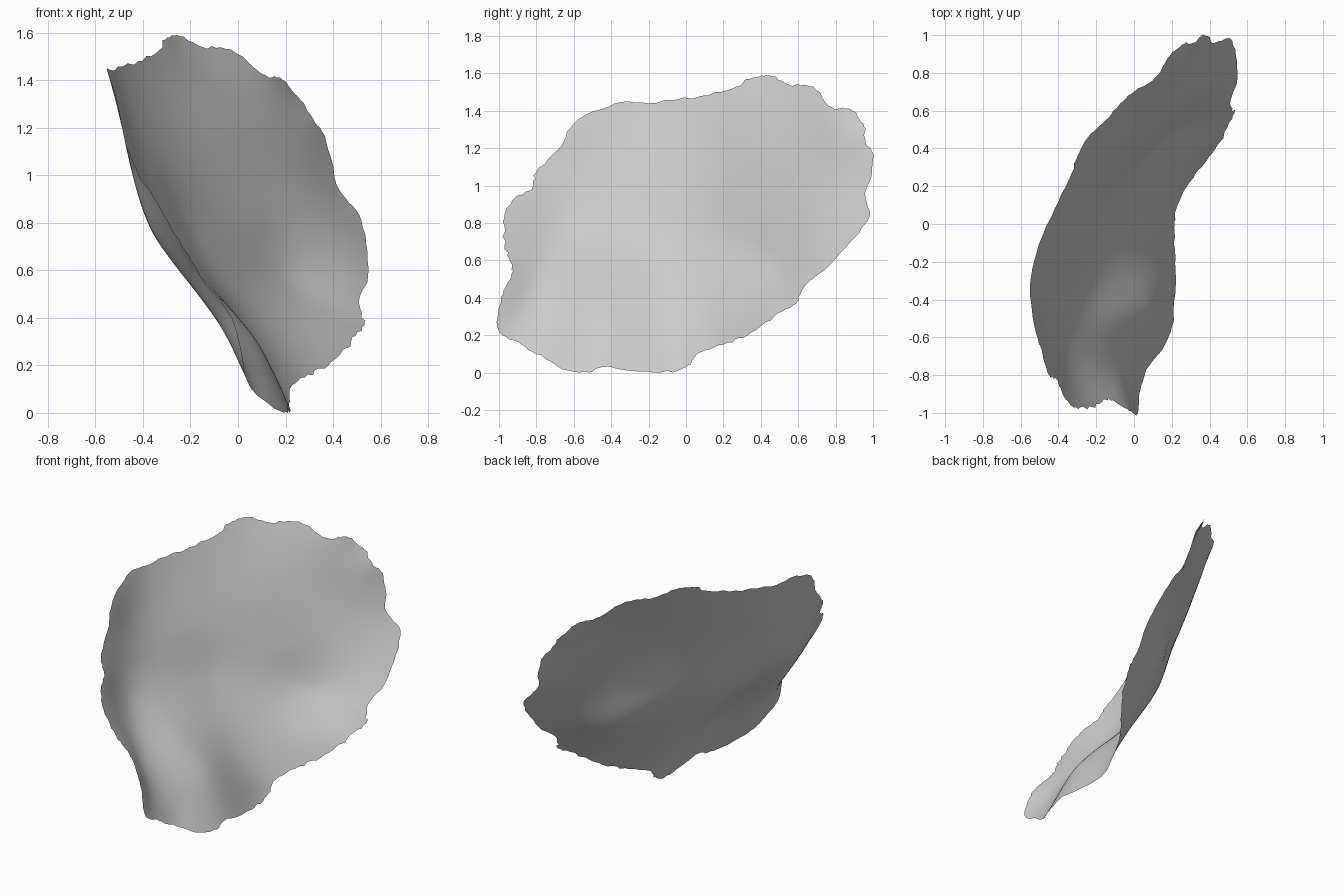
import bpy, bmesh, math, random
from mathutils import Vector

random.seed(4)
default_cube = bpy.data.objects.get("Cube")
if default_cube:
    bpy.data.objects.remove(default_cube, do_unlink=True)

# Rim of the petal: (y, z, x), counter-clockwise from the lower front corner
RIM = [
    (-1, .22, .02), (-.88, .15, .035), (-.76, .08, .07), (-.68, .03, .14), (-.52, .0, .21),
    (-.45, .03, .21), (-.17, .0, .22), (0, .03, .21), (.06, .1, .22), (.2, .15, .28),
    (.33, .2, .38), (.47, .3, .48), (.59, .37, .53), (.62, .44, .52), (.8, .61, .55),
    (.97, .81, .52), (.96, .93, .43), (1, 1.14, .37), (.96, 1.24, .32), (.95, 1.33, .25),
    (.88, 1.41, .18), (.78, 1.42, .12), (.68, 1.53, -.03), (.55, 1.54, -.15),
    (.44, 1.59, -.26), (.33, 1.57, -.31), (.27, 1.53, -.33), (.08, 1.48, -.42),
    (-.2, 1.44, -.53), (-.38, 1.44, -.55), (-.6, 1.33, -.51), (-.66, 1.22, -.49),
    (-.8, 1.07, -.45), (-.82, .99, -.41), (-.93, .92, -.36), (-.97, .83, -.31),
    (-.97, .68, -.22), (-.93, .58, -.16), (-.94, .5, -.1), (-.99, .4, -.02),
]
# Crease behind the front rim: (y, z, x)
CREASE = [
    (-.86, .22, .0), (-.88, .32, -.04), (-.82, .48, -.15), (-.72, .6, -.25),
    (-.62, .73, -.345), (-.53, .88, -.405), (-.46, 1, -.43), (-.38, 1.2, -.485),
]
# Depth of the cupped body: (y, z, x)
BODY = [
    (-.45, .3, .08), (-.1, .3, .06), (-.5, .5, -.1), (-.35, .62, -.2), (-.3, .75, -.28),
    (-.15, 1, -.34), (-.15, 1.2, -.425), (0, .75, -.19), (.1, 1, -.22), (.1, 1.25, -.32),
    (.15, .62, -.04), (.5, .55, .235), (.4, .8, .065), (.4, 1.2, -.08), (.72, 1.18, .17),
    (.7, .85, .3),
]
SEGMENTS = 6      # outline steps between two rim points
RINGS = 28
CENTRE = Vector((0, .8))


def kernel(a, b):
    """Thin-plate bending kernel."""
    r = math.dist(a[:2], b[:2])
    return r * r * math.log(r) if r > 0 else 0.0


def solve(rows):
    """Gaussian elimination on an augmented matrix."""
    n = len(rows)
    for i in range(n):
        p = max(range(i, n), key=lambda k: abs(rows[k][i]))
        rows[i], rows[p] = rows[p], rows[i]
        for k in range(n):
            if k != i:
                factor = rows[k][i] / rows[i][i]
                if factor:
                    rows[k] = [u - factor * v for u, v in zip(rows[k], rows[i])]
    return [rows[i][n] / rows[i][i] for i in range(n)]


def fit_sheet(points, softness=.004):
    """Return a smooth depth function x(y, z) bending through the points."""
    rows = []
    for p in points:
        row = [kernel(p, q) + (softness if p is q else 0) for q in points]
        rows.append(row + [1, p[0], p[1], p[2]])
    count = len(points)
    rows.append([1] * count + [0] * 4)
    for axis in (0, 1):
        rows.append([p[axis] for p in points] + [0] * 4)
    weights = solve(rows)
    flat, tilt_y, tilt_z = weights[count:]

    def depth(y, z):
        bend = sum(w * kernel((y, z), q) for w, q in zip(weights, points))
        return bend + flat + tilt_y * y + tilt_z * z
    return depth


def ragged_outline():
    """Smooth closed curve through the rim points with small nicks."""
    rim = [Vector(p[:2]) for p in RIM]
    n = len(rim)
    outline = []
    for i in range(n):
        a, b, c, d = (rim[(i + k) % n] for k in (-1, 0, 1, 2))
        for s in range(SEGMENTS):
            t = s / SEGMENTS
            p = b + (c - a) * (t / 2) + (a * 2 - b * 5 + c * 4 - d) * (t * t / 2) \
                + (b * 3 - a - c * 3 + d) * (t ** 3 / 2)
            nick = random.uniform(-.008, .008) if s else 0
            outline.append(p + (p - CENTRE).normalized() * nick)
    return outline


def build_petal():
    depth = fit_sheet(RIM + CREASE + BODY)
    outline = ragged_outline()
    n = len(outline)
    bm = bmesh.new()

    def add(p):
        return bm.verts.new((depth(p.x, p.y), p.x, max(p.y, 0)))

    # Concentric rings from the middle to the rim
    middle = add(CENTRE)
    rings = [[add(CENTRE.lerp(p, r / RINGS)) for p in outline] for r in range(1, RINGS + 1)]
    for i in range(n):
        j = (i + 1) % n
        bm.faces.new((middle, rings[0][i], rings[0][j]))
        for inner, outer in zip(rings, rings[1:]):
            bm.faces.new((inner[i], outer[i], outer[j], inner[j]))
    bm.normal_update()
    mesh = bpy.data.meshes.new("petal")
    bm.to_mesh(mesh)
    bm.free()
    petal = bpy.data.objects.new("petal", mesh)
    bpy.context.collection.objects.link(petal)
    return petal


petal = build_petal()

# Plain grey material
grey = bpy.data.materials.new("light_grey")
grey.use_nodes = True
colour = (.6, .6, .6, 1)
grey.diffuse_color = colour
grey.node_tree.nodes["Principled BSDF"].inputs["Base Color"].default_value = colour
petal.data.materials.append(grey)

# Smooth shading over the whole sheet
bpy.context.view_layer.objects.active = petal
petal.select_set(True)
bpy.ops.object.shade_smooth_by_angle(angle=math.radians(50))
